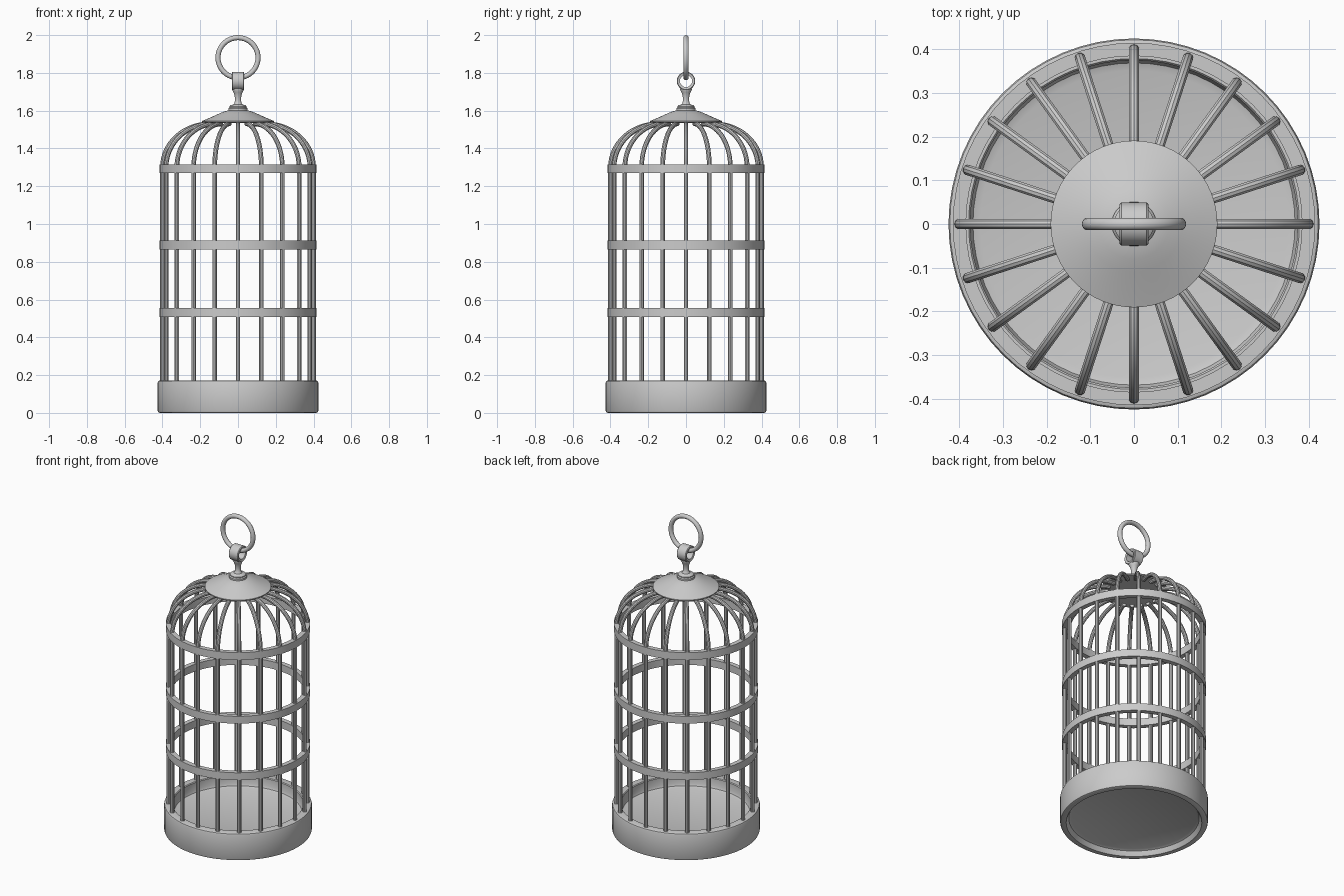
import bpy, bmesh, math
from math import sin, cos, pi

if "Cube" in bpy.data.objects:
    bpy.data.objects.remove(bpy.data.objects["Cube"])


def finish(name, bm):
    bmesh.ops.remove_doubles(bm, verts=bm.verts, dist=1e-5)
    bmesh.ops.recalc_face_normals(bm, faces=bm.faces)
    me = bpy.data.meshes.new(name)
    bm.to_mesh(me)
    bm.free()
    ob = bpy.data.objects.new(name, me)
    bpy.context.collection.objects.link(ob)
    bpy.ops.object.select_all(action='DESELECT')
    ob.select_set(True)
    bpy.context.view_layer.objects.active = ob
    bpy.ops.object.shade_smooth_by_angle(angle=math.radians(35))
    return ob


def lathe(name, profile, steps=64, closed=False):
    """Spin an (r, z) profile around the z axis."""
    bm = bmesh.new()
    vs = [bm.verts.new((r, 0, z)) for r, z in profile]
    pairs = list(zip(vs, vs[1:])) + ([(vs[-1], vs[0])] if closed else [])
    es = [bm.edges.new(p) for p in pairs]
    bmesh.ops.spin(bm, geom=vs + es, cent=(0, 0, 0), axis=(0, 0, 1),
                   angle=2 * pi, steps=steps, use_duplicate=False)
    return finish(name, bm)


# Base tray: rounded rim, recessed floor above and recess below
lathe("base_tray", [
    (0, 0.035), (0.36, 0.035), (0.375, 0.028), (0.383, 0.012), (0.39, 0),
    (0.415, 0), (0.422, 0.003), (0.425, 0.01),
    (0.425, 0.16), (0.422, 0.168), (0.415, 0.171), (0.379, 0.171),
    (0.375, 0.166), (0.375, 0.12), (0.369, 0.106), (0.352, 0.1), (0, 0.1)])

# Flat hoops around the bars
for name, z0, z1 in (("lower_hoop", 0.507, 0.554),
                     ("middle_hoop", 0.866, 0.912),
                     ("upper_hoop", 1.269, 1.316)):
    lathe(name, [(0.385, z0), (0.415, z0), (0.415, z1), (0.385, z1)], closed=True)

# Twenty bars: straight below, curving inward into the dome
path = [(0.40, 0.14), (0.40, 1.30)]
for i in range(1, 15):
    a = i / 14 * pi / 2
    path.append((0.15 + 0.25 * cos(a), 1.30 + 0.23 * sin(a)))
SIDES, R = 10, 0.0125
bm = bmesh.new()
for k in range(20):
    t = 2 * pi * k / 20
    rings = []
    for i, (r, z) in enumerate(path):
        a = max(0, i - 1) / 14 * pi / 2       # tilt of the cross-section
        ring = []
        for s in range(SIDES):
            u, v = R * cos(2 * pi * s / SIDES), R * sin(2 * pi * s / SIDES)
            rr, zz = r + u * cos(a), z + u * sin(a)
            ring.append(bm.verts.new((rr * cos(t) - v * sin(t),
                                      rr * sin(t) + v * cos(t), zz)))
        rings.append(ring)
    for A, B in zip(rings, rings[1:]):
        for s in range(SIDES):
            n = (s + 1) % SIDES
            bm.faces.new((A[s], A[n], B[n], B[s]))
    bm.faces.new(rings[0])
    bm.faces.new(rings[-1])
finish("bars", bm)

# Roof cap with a gently sweeping slope
lathe("roof_cap", [(0, 1.535), (0.186, 1.535), (0.191, 1.539), (0.191, 1.545),
                   (0.15, 1.562), (0.11, 1.58), (0.08, 1.593), (0.055, 1.601),
                   (0.03, 1.605), (0, 1.605)])

# Collar and flared stem
lathe("stem", [(0, 1.595), (0.046, 1.595), (0.051, 1.602), (0.051, 1.612),
               (0.046, 1.618), (0.046, 1.623), (0.038, 1.629), (0.024, 1.633),
               (0.018, 1.642), (0.016, 1.66), (0.018, 1.68), (0.024, 1.697),
               (0.031, 1.71), (0.031, 1.718), (0, 1.718)], steps=32)

# Eye: short tube lying along x
eye = lathe("hanging_eye", [(0.032, -0.030), (0.045, -0.033), (0.049, -0.029),
                            (0.049, 0.029), (0.045, 0.033), (0.032, 0.030)],
            steps=40, closed=True)
eye.rotation_euler = (0, pi / 2, 0)
eye.location = (0, 0, 1.757)

# Large hanging ring in the x-z plane
ring = lathe("hanging_ring", [(0.106 + 0.0135 * cos(a), 0.0145 * sin(a))
                              for a in (2 * pi * i / 14 for i in range(14))],
             closed=True)
ring.rotation_euler = (pi / 2, 0, 0)
ring.location = (0, 0, 1.8805)
